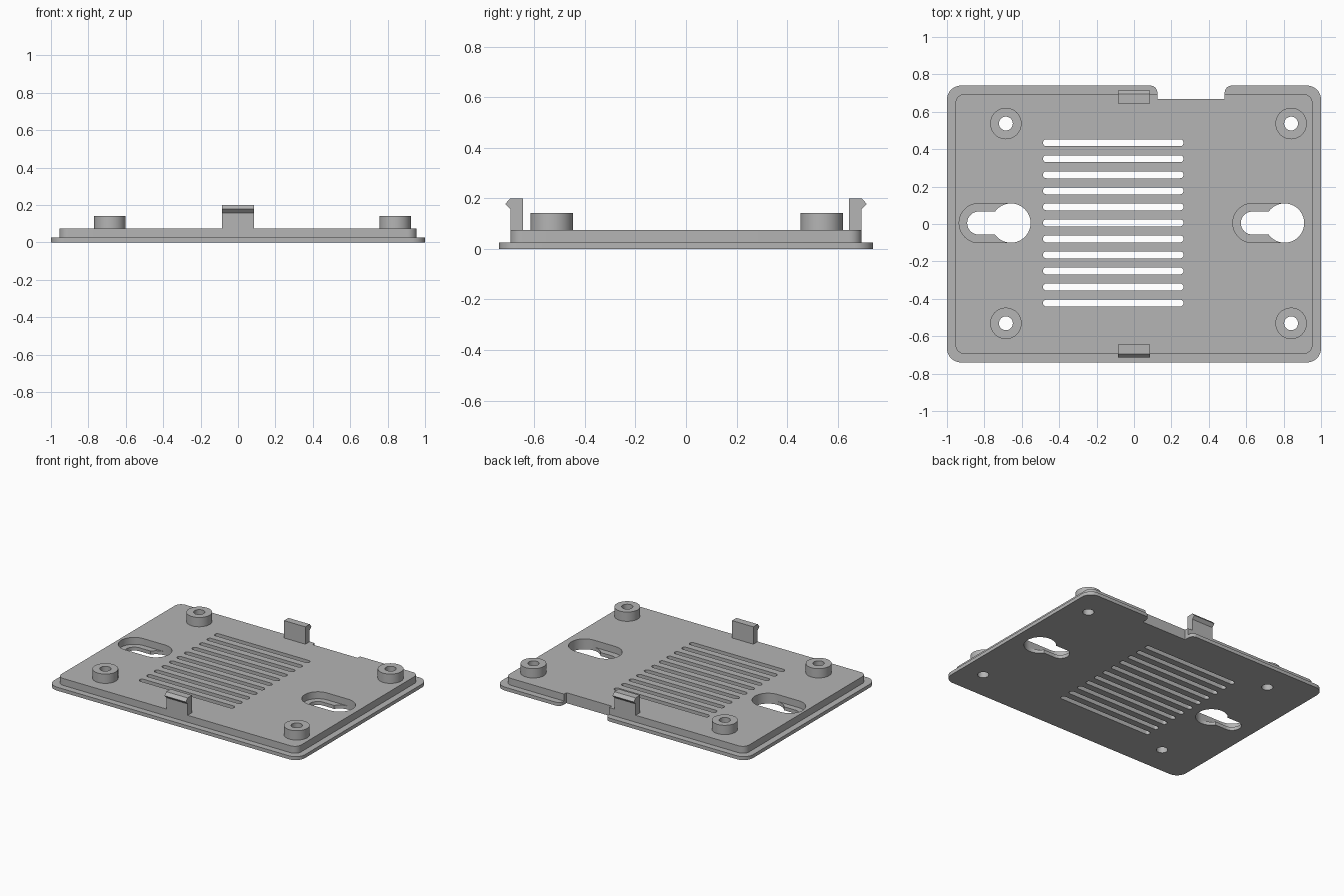
import bpy, bmesh, math

if "Cube" in bpy.data.objects:
    bpy.data.objects.remove(bpy.data.objects["Cube"], do_unlink=True)

GREY = (0.46, 0.46, 0.46, 1.0)
mat = bpy.data.materials.new("grey plastic")
mat.use_nodes = True
mat.diffuse_color = GREY
mat.node_tree.nodes["Principled BSDF"].inputs["Base Color"].default_value = GREY


def arc(cx, cy, r, a0, a1, n=10):
    return [(cx + r * math.cos(math.radians(a0 + (a1 - a0) * i / n)),
             cy + r * math.sin(math.radians(a0 + (a1 - a0) * i / n))) for i in range(n + 1)]


def rounded(x0, x1, y0, y1, r):
    """Rounded rectangle; becomes a slot or a circle when r is half a side."""
    pts = (arc(x1 - r, y1 - r, r, 0, 90) + arc(x0 + r, y1 - r, r, 90, 180)
           + arc(x0 + r, y0 + r, r, 180, 270) + arc(x1 - r, y0 + r, r, 270, 360))
    out = []
    for p in pts:
        if not out or math.dist(p, out[-1]) > 1e-5:
            out.append(p)
    if math.dist(out[0], out[-1]) < 1e-5:
        out.pop()
    return out


def circle(cx, cy, r):
    return rounded(cx - r, cx + r, cy - r, cy + r, r)


def prism(name, outline, a, b, along_x=False):
    """Extrude an outline along z, or a (y, z) outline along x."""
    bm = bmesh.new()
    place = (lambda p, t: (t, p[0], p[1])) if along_x else (lambda p, t: (p[0], p[1], t))
    low = [bm.verts.new(place(p, a)) for p in outline]
    high = [bm.verts.new(place(p, b)) for p in outline]
    bm.faces.new(low[::-1])
    bm.faces.new(high)
    n = len(outline)
    for i in range(n):
        j = (i + 1) % n
        bm.faces.new((low[i], low[j], high[j], high[i]))
    bmesh.ops.recalc_face_normals(bm, faces=bm.faces)
    mesh = bpy.data.meshes.new(name)
    bm.to_mesh(mesh)
    bm.free()
    mesh.materials.append(mat)
    ob = bpy.data.objects.new(name, mesh)
    bpy.context.collection.objects.link(ob)
    return ob


def activate(ob):
    bpy.ops.object.select_all(action='DESELECT')
    ob.select_set(True)
    bpy.context.view_layer.objects.active = ob


def combine(target, tool, operation):
    """Apply a boolean and discard the tool."""
    mod = target.modifiers.new("bool", 'BOOLEAN')
    mod.operation, mod.solver, mod.object = operation, 'EXACT', tool
    activate(target)
    bpy.ops.object.modifier_apply(modifier=mod.name)
    bpy.data.objects.remove(tool, do_unlink=True)


def cut(target, outline, z0=-0.1, z1=0.3):
    combine(target, prism("cutter", outline, z0, z1), 'DIFFERENCE')


# Stepped base plate
FLANGE, TOP = 0.025, 0.075
plate = prism("base_plate", rounded(-1, 1, -0.74, 0.74, 0.075), 0, FLANGE)
combine(plate, prism("step", rounded(-0.955, 0.955, -0.695, 0.695, 0.05), 0.01, TOP), 'UNION')

# Cable notch with rounded mouth in the back edge
cut(plate, [(0.125, 0.668), (0.485, 0.668)] + arc(0.522, 0.703, 0.037, 180, 90, 6)
    + [(0.522, 0.8), (0.088, 0.8)] + arc(0.088, 0.703, 0.037, 90, 0, 6))

# Ventilation slots
for i in range(11):
    y = 0.006 + (i - 5) * 0.0857
    cut(plate, rounded(-0.487, 0.265, y - 0.0185, y + 0.0185, 0.0185))

# Keyhole wall mounts: through hole, narrow slot and recessed ledge
for x in (-0.658, 0.805):
    cut(plate, rounded(x - 0.277, x + 0.105, -0.1, 0.11, 0.105), FLANGE)
    cut(plate, circle(x, 0.005, 0.105))
    cut(plate, rounded(x - 0.234, x + 0.06, -0.0565, 0.0665, 0.0615))

# Screw bosses with holes running through the plate
parts = [plate]
for side, x in (("right", -0.685), ("left", 0.84)):
    for end, y in (("front", -0.531), ("back", 0.537)):
        boss = prism(f"{end}_{side}_boss", circle(x, y, 0.084), TOP, 0.142)
        cut(boss, circle(x, y, 0.037))
        cut(plate, circle(x, y, 0.037))
        parts.append(boss)

# Snap clips with outward hooks
hook = [(0.645, TOP), (0.695, TOP), (0.695, 0.157), (0.715, 0.178), (0.695, 0.2), (0.645, 0.2)]
for name, s in (("front_clip", -1), ("back_clip", 1)):
    prism(name, [(s * y, z) for y, z in hook], -0.085, 0.085, along_x=True)

# Smooth the curved walls, keep the edges crisp
for ob in parts:
    activate(ob)
    bpy.ops.object.shade_smooth_by_angle(angle=math.radians(30))
